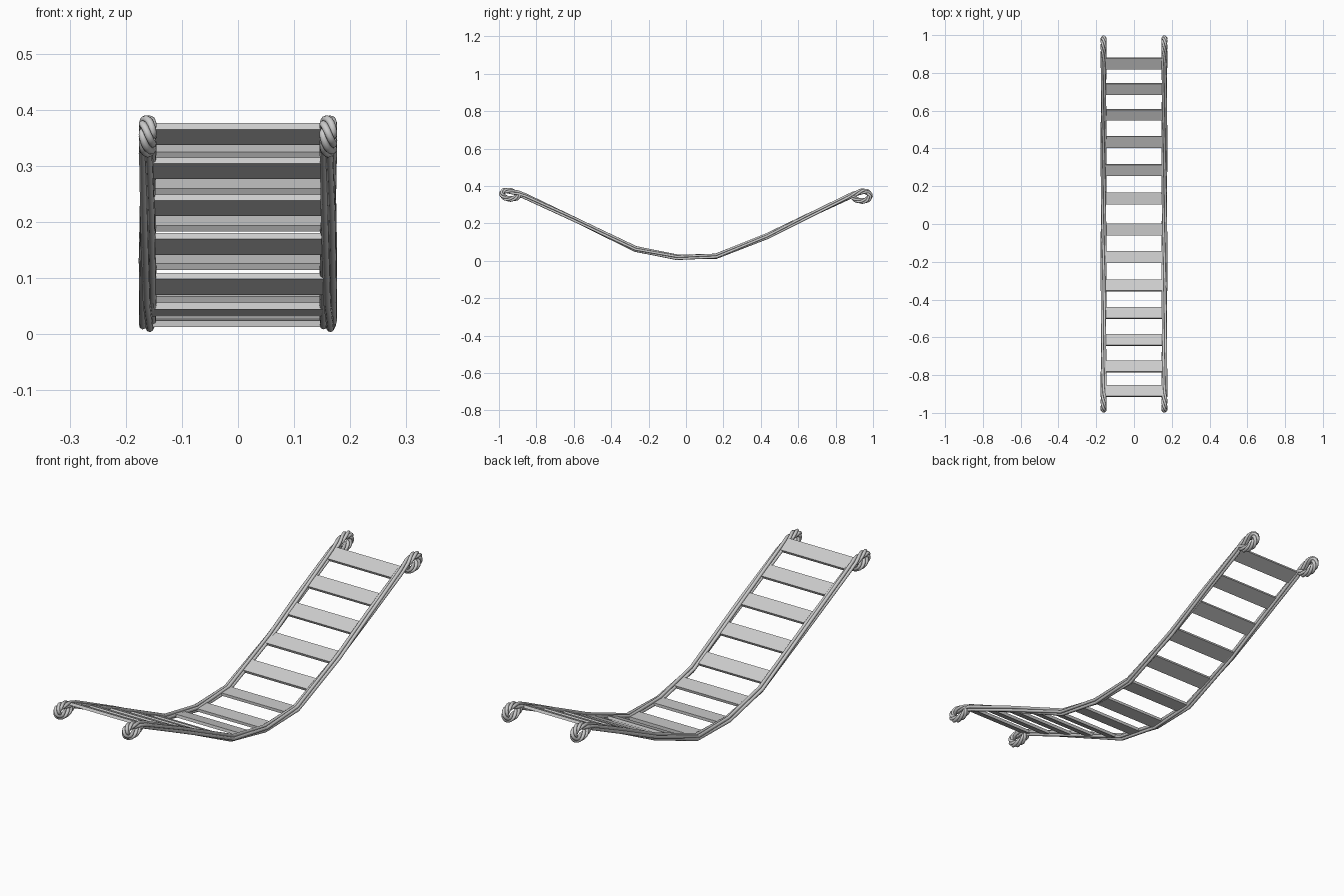
import bpy, bmesh, math
from mathutils import Vector, Matrix

if "Cube" in bpy.data.objects:
    bpy.data.objects.remove(bpy.data.objects["Cube"])

# Rope centreline in the (y, z) plane: eye loop, sagging span, eye loop
LOOP_A = [(-.888, .352), (-.906, .338), (-.938, .331), (-.968, .338), (-.984, .356),
          (-.974, .373), (-.945, .374), (-.90, .361)]
SPAN = [(-.86, .345), (-.6, .223), (-.27, .063), (-.05, .019), (.16, .024),
        (.437, .133), (.65, .238), (.86, .338)]
LOOP_B = [(.90, .356), (.942, .371), (.972, .366), (.983, .347), (.97, .327),
          (.94, .320), (.908, .328), (.888, .346)]
ROPE_X = .161


def smooth(points, steps=4):
    """Catmull-Rom resampling of the tight loops."""
    p = [Vector(q) for q in points]
    p = [2 * p[0] - p[1]] + p + [2 * p[-1] - p[-2]]
    out = []
    for i in range(1, len(p) - 2):
        a, b, c, d = p[i - 1:i + 3]
        for k in range(steps):
            t = k / steps
            out.append(.5 * (2 * b + (c - a) * t + (2 * a - 5 * b + 4 * c - d) * t * t
                             + (3 * b - a - 3 * c + d) * t ** 3))
    return out + [p[-2]]


a, b = smooth(LOOP_A), smooth(LOOP_B)
span = [Vector(q) for q in SPAN]
path = a + span + b
# Tight twist in the loops, slow twist along the span
twist = [math.radians(22)] * len(a) + [math.radians(35)] * len(span) + [math.radians(22)] * len(b)


def rope(name, x, strands=4, offset=.0092, radius=.0068):
    cu = bpy.data.curves.new(name, 'CURVE')
    cu.dimensions = '3D'
    cu.bevel_depth = radius
    cu.bevel_resolution = 2
    cu.use_fill_caps = True
    for s in range(strands):
        sp = cu.splines.new('POLY')
        sp.points.add(len(path) - 1)
        phi = 2 * math.pi * s / strands
        for i, p in enumerate(path):
            t = (path[min(i + 1, len(path) - 1)] - path[max(i - 1, 0)]).normalized()
            c, n = offset * math.cos(phi), offset * math.sin(phi)
            sp.points[i].co = (x + c, p.x - t.y * n, p.y + t.x * n, 1)
            phi += twist[i]
    ob = bpy.data.objects.new(name, cu)
    bpy.context.collection.objects.link(ob)
    # Turn the bevelled curve into a mesh
    bpy.ops.object.select_all(action='DESELECT')
    ob.select_set(True)
    bpy.context.view_layer.objects.active = ob
    bpy.ops.object.convert(target='MESH')
    bpy.ops.object.shade_smooth_by_angle(angle=math.radians(50))


rope("left_rope", -ROPE_X)
rope("right_rope", ROPE_X)


# Wooden slats following the slope of the ropes
def plank(name, y):
    pts = span + [Vector((.95, .383))]
    pts = [Vector((-.95, .388))] + pts
    for p, q in zip(pts, pts[1:]):
        if p.x <= y <= q.x:
            break
    d = q - p
    z = p.y + d.y * (y - p.x) / d.x
    bm = bmesh.new()
    bmesh.ops.create_cube(bm, size=1, matrix=Matrix.Translation((0, y, z))
                          @ Matrix.Rotation(math.atan2(d.y, d.x), 4, 'X')
                          @ Matrix.Diagonal((.316, .064, .012, 1)))
    me = bpy.data.meshes.new(name)
    bm.to_mesh(me)
    bm.free()
    bpy.context.collection.objects.link(bpy.data.objects.new(name, me))


for i, y in enumerate([-.885, -.755, -.615, -.472, -.325, -.175, -.03,
                       .135, .285, .435, .578, .714, .85]):
    plank(f"plank_{i + 1}", y)
